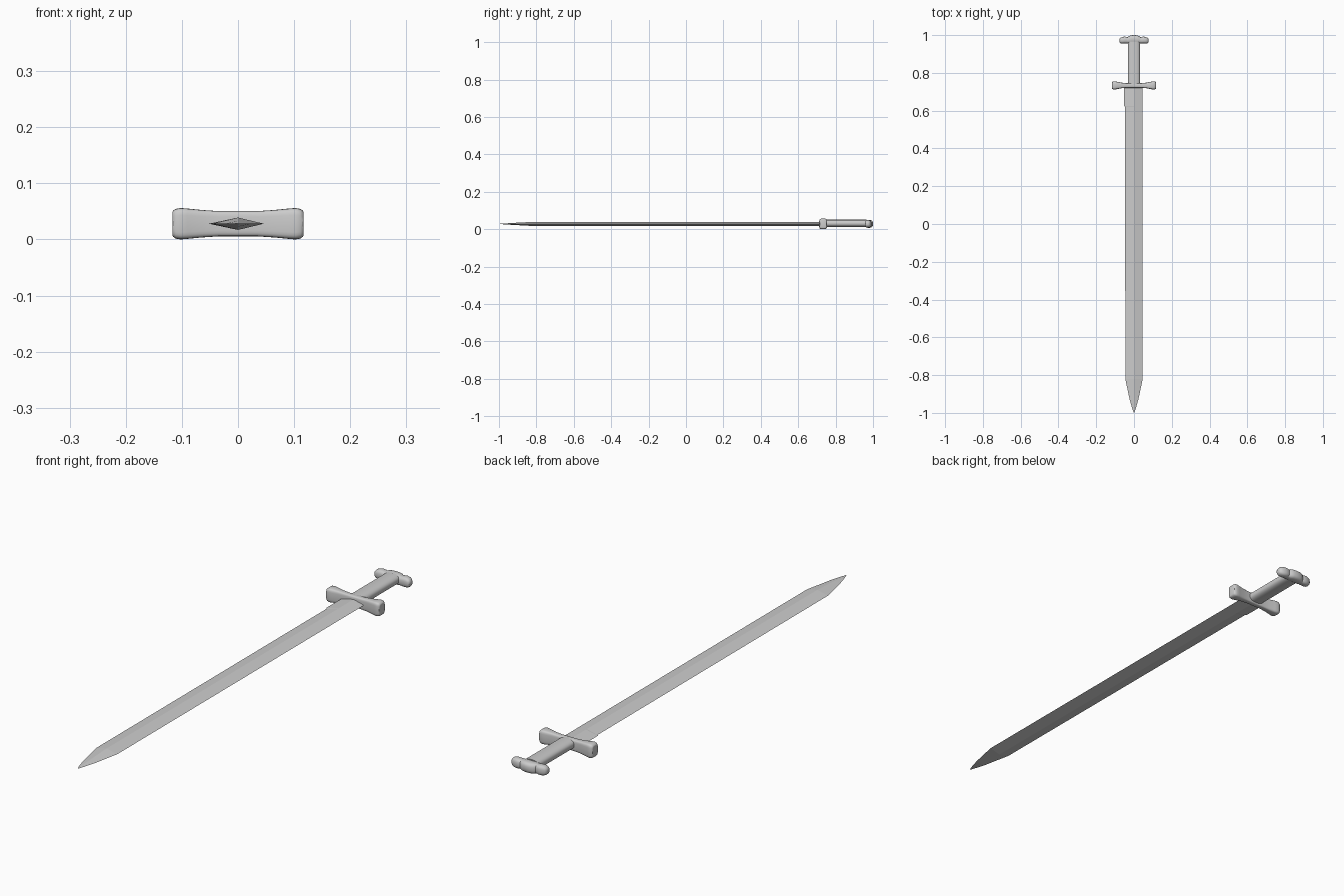
import bpy, bmesh
from math import cos, sin, pi, copysign

if "Cube" in bpy.data.objects:
    bpy.data.objects.remove(bpy.data.objects["Cube"])

MID = 0.028  # height of the sword's centre plane


def loft(name, rings, smooth=True):
    """Skin a list of equal-length point rings and cap both ends."""
    bm = bmesh.new()
    loops = [[bm.verts.new(p) for p in ring] for ring in rings]
    for a, b in zip(loops, loops[1:]):
        for i in range(len(a)):
            j = (i + 1) % len(a)
            bm.faces.new((a[i], a[j], b[j], b[i]))
    bm.faces.new(loops[0])
    bm.faces.new(loops[-1])
    bmesh.ops.recalc_face_normals(bm, faces=bm.faces)
    me = bpy.data.meshes.new(name)
    bm.to_mesh(me)
    bm.free()
    ob = bpy.data.objects.new(name, me)
    bpy.context.collection.objects.link(ob)
    if smooth:
        bpy.ops.object.select_all(action='DESELECT')
        ob.select_set(True)
        bpy.context.view_layer.objects.active = ob
        bpy.ops.object.shade_smooth_by_angle(angle=0.7)
    return ob


def oval(ra, rb, power, n=24):
    """Rounded-box outline: power 1 is an ellipse, lower is squarer."""
    pts = []
    for i in range(n):
        c, s = cos(2 * pi * i / n), sin(2 * pi * i / n)
        pts.append((ra * copysign(abs(c) ** power, c), rb * copysign(abs(s) ** power, s)))
    return pts


def mirrored(half):
    """Mirror x-sections given from the middle outward."""
    return [(-s[0],) + s[1:] for s in reversed(half) if s[0] > 0] + half


def crosspiece(name, half, power):
    """Bar along x from sections (x, y low, y high, half height)."""
    rings = []
    for x, y0, y1, h in mirrored(half):
        rings.append([(x, (y0 + y1) / 2 + a, MID + b)
                      for a, b in oval((y1 - y0) / 2, h, power)])
    return loft(name, rings)


# Blade: diamond section (y, left width, right width, half thickness)
blade = [(-1.0, .001, .001, .0005), (-.975, .010, .010, .002), (-.93, .023, .023, .005),
         (-.82, .046, .046, .011), (.62, .047, .046, .011), (.625, .052, .046, .011),
         (.735, .052, .046, .011)]
loft("blade", [[(-l, y, MID), (0, y, MID - t), (r, y, MID), (0, y, MID + t)]
               for y, l, r, t in blade], smooth=False)

# Guard: waisted bar with flared, rounded ends
crosspiece("guard", [(0, .721, .746, .0225), (.035, .721, .746, .0225), (.065, .719, .748, .0245),
                     (.09, .714, .753, .027), (.102, .712, .755, .028), (.111, .713, .754, .0265),
                     (.116, .716, .751, .023), (.117, .719, .748, .020)], .45)

# Grip: straight oval handle
loft("grip", [[(a, y, MID + .003 + b) for a, b in oval(.033, .0195, .8)] for y in (.735, .965)])

# Pommel: raised middle lobe with a drooping lobe on each side
crosspiece("pommel", [(0, .956, 1.0, .021), (.015, .956, .999, .021), (.027, .956, .995, .020),
                      (.034, .956, .989, .018), (.041, .956, .991, .019), (.052, .956, .992, .020),
                      (.063, .956, .989, .019), (.071, .957, .986, .016), (.076, .960, .981, .011),
                      (.078, .966, .975, .005)], .75)
